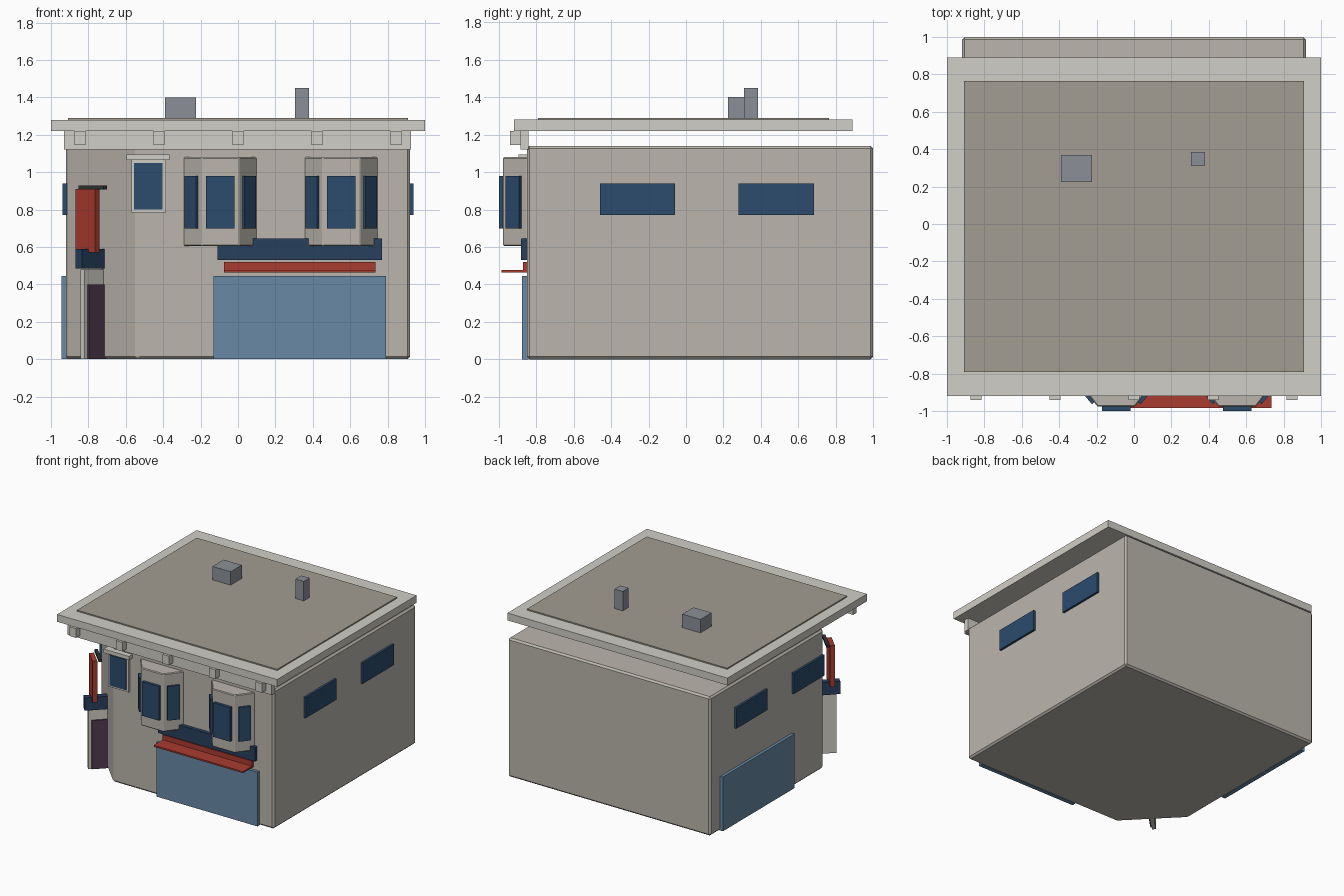
import bpy, bmesh, math
from mathutils import Matrix, Vector

if "Cube" in bpy.data.objects:
    bpy.data.objects.remove(bpy.data.objects["Cube"])


def material(name, r, g, b):
    m = bpy.data.materials.new(name)
    m.diffuse_color = (r, g, b, 1)
    m.use_nodes = True
    m.node_tree.nodes["Principled BSDF"].inputs["Base Color"].default_value = m.diffuse_color
    return m


WALL = material("wall", 0.50, 0.47, 0.42)
TRIM = material("trim", 0.64, 0.62, 0.57)
DECK = material("deck", 0.36, 0.34, 0.29)
METAL = material("metal", 0.26, 0.28, 0.31)
GLASS = material("glass", 0.025, 0.07, 0.15)
SHOP = material("shop_glass", 0.14, 0.25, 0.38)
NAVY = material("navy", 0.02, 0.05, 0.11)
RED = material("red", 0.40, 0.045, 0.03)
PLUM = material("plum", 0.08, 0.045, 0.08)
DARK = material("dark", 0.03, 0.035, 0.035)


def prism(name, outline, z0, z1, mat, bevel=0.0, matrix=None):
    """Extrude a counter-clockwise xy outline from z0 to z1."""
    bm = bmesh.new()
    face = bm.faces.new([bm.verts.new((x, y, z0)) for x, y in outline])
    top = bmesh.ops.extrude_face_region(bm, geom=[face])["geom"]
    verts = [v for v in top if isinstance(v, bmesh.types.BMVert)]
    bmesh.ops.translate(bm, vec=(0, 0, z1 - z0), verts=verts)
    bmesh.ops.recalc_face_normals(bm, faces=bm.faces)
    me = bpy.data.meshes.new(name)
    bm.to_mesh(me)
    bm.free()
    me.materials.append(mat)
    ob = bpy.data.objects.new(name, me)
    bpy.context.collection.objects.link(ob)
    if matrix:
        ob.matrix_world = matrix
    if bevel:
        mod = ob.modifiers.new("bevel", "BEVEL")
        mod.width, mod.segments = bevel, 1
    return ob


def box(name, x, y, z, mat, bevel=0.0, matrix=None):
    outline = [(x[0], y[0]), (x[1], y[0]), (x[1], y[1]), (x[0], y[1])]
    return prism(name, outline, z[0], z[1], mat, bevel, matrix)


def placed(x, y, degrees):
    return Matrix.Translation(Vector((x, y, 0))) @ Matrix.Rotation(math.radians(degrees), 4, "Z")


# Main body with a cut front-left corner
prism("building_body",
      [(-0.54, -0.85), (0.92, -0.85), (0.92, 1.0), (-0.92, 1.0), (-0.92, -0.46)],
      0, 1.14, WALL, 0.014)

# Roof slab, deck and rooftop units
box("roof_slab", (-1, 1), (-0.92, 0.89), (1.22, 1.28), TRIM)
box("roof_deck", (-0.91, 0.91), (-0.79, 0.765), (1.27, 1.29), DECK)
box("roof_vent", (-0.39, -0.225), (0.225, 0.37), (1.28, 1.40), METAL)
box("chimney", (0.305, 0.38), (0.31, 0.385), (1.28, 1.45), METAL)

# Front cornice with brackets
box("cornice", (-0.93, 0.925), (-0.885, -0.84), (1.12, 1.22), TRIM)
for i in range(5):
    x = -0.845 + i * 0.4225
    box("cornice_bracket", (x - 0.03, x + 0.03), (-0.94, -0.86), (1.145, 1.22), TRIM)

# Side windows on both sides
for s in (-1, 1):
    for y in ((-0.46, -0.06), (0.28, 0.685)):
        box("side_window", sorted((s * 0.90, s * 0.938)), y, (0.77, 0.94), GLASS)

# Shop fronts and fascia
box("front_shop_window", (-0.13, 0.79), (-0.875, -0.84), (0, 0.445), SHOP)
box("left_shop_window", (-0.945, -0.91), (-0.06, 0.87), (0, 0.445), SHOP)
box("shop_fascia", (-0.11, 0.77), (-0.88, -0.84), (0.53, 0.645), NAVY)

# Awning: wall strip and projecting lip
box("awning_back", (-0.075, 0.735), (-0.87, -0.84), (0.465, 0.52), RED)
box("awning_lip", (-0.075, 0.735), (-0.985, -0.85), (0.465, 0.478), RED)

# Single upper window
box("upper_window_frame", (-0.57, -0.385), (-0.87, -0.83), (0.785, 1.08), TRIM)
box("upper_window_glass", (-0.555, -0.405), (-0.878, -0.84), (0.80, 1.05), GLASS)
box("upper_window_cap", (-0.595, -0.365), (-0.895, -0.83), (1.065, 1.095), TRIM)

# Bay windows
for cx in (-0.095, 0.552):
    prism("bay", [(cx - 0.1, -0.977), (cx + 0.1, -0.977), (cx + 0.197, -0.85),
                  (cx + 0.197, -0.83), (cx - 0.197, -0.83), (cx - 0.197, -0.85)],
          0.605, 1.08, WALL, 0.006)
    box("bay_front_window", (cx - 0.077, cx + 0.077), (-1.0, -0.96), (0.70, 0.98), GLASS)
    for s in (-1, 1):
        box("bay_side_window", (-0.047, 0.047), (-0.011, 0.011), (0.70, 0.98), GLASS,
            matrix=placed(cx + s * 0.152, -0.92, s * 50))

# Corner entrance, standing edge-on out of the cut corner (local -y points outward)
corner = placed(-0.73, -0.655, -45)
box("door_surround", (-0.015, 0.015), (-0.145, 0.145), (0, 0.48), TRIM, matrix=corner)
box("door", (-0.005, 0.025), (-0.12, 0.12), (0, 0.40), PLUM, matrix=corner)
box("door_fascia", (-0.025, 0.025), (-0.173, 0.173), (0.485, 0.59), NAVY, matrix=corner)
box("hanging_sign", (-0.074, 0.074), (-0.124, -0.088), (0.57, 0.91), RED, matrix=corner)
box("sign_bracket", (-0.095, 0.095), (-0.08, -0.055), (0.908, 0.928), DARK, matrix=corner)
